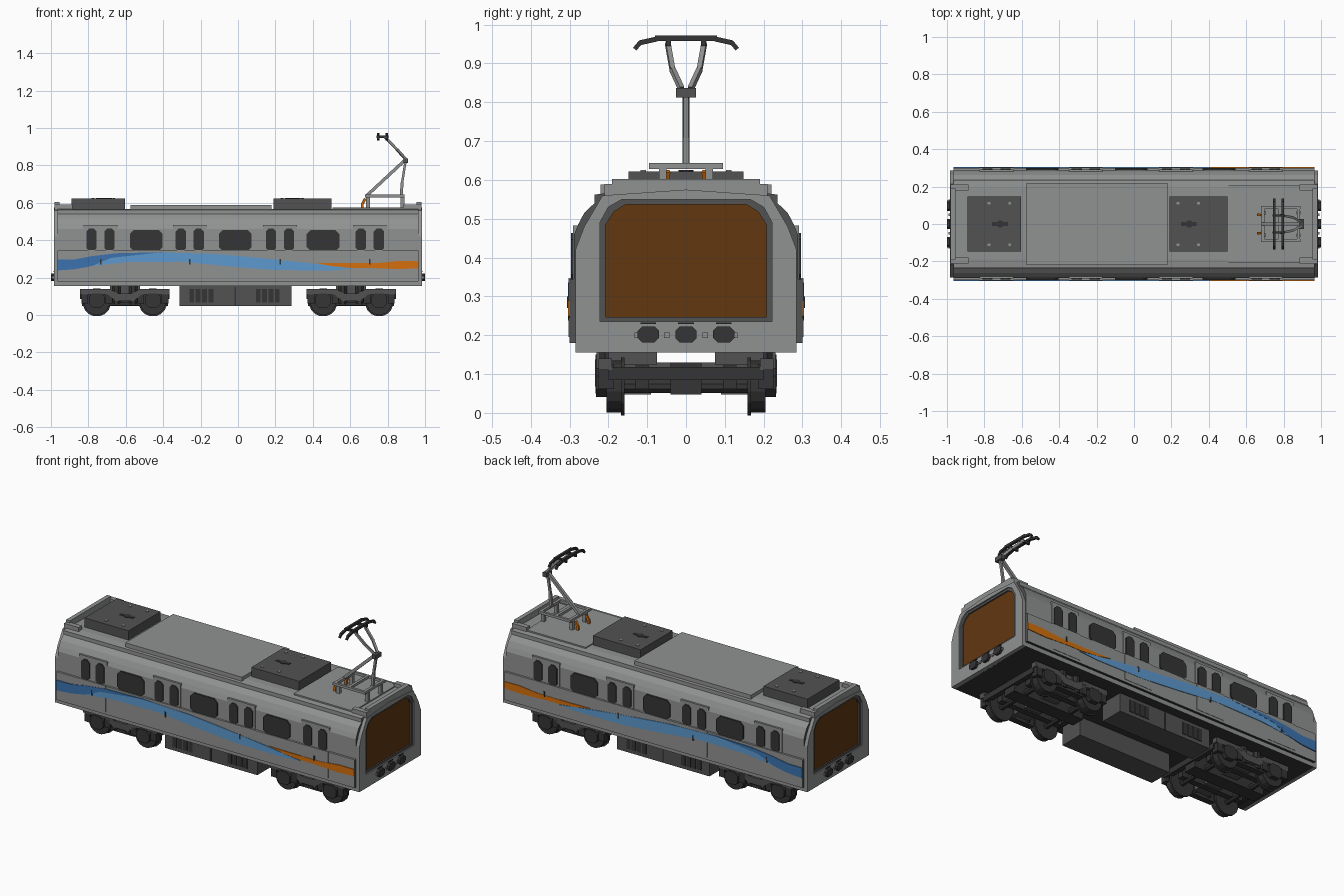
import bpy, bmesh, math
from mathutils import Vector, Matrix

if "Cube" in bpy.data.objects:
    bpy.data.objects.remove(bpy.data.objects["Cube"])


def material(name, rgb):
    m = bpy.data.materials.new(name)
    m.use_nodes = True
    m.diffuse_color = (*rgb, 1)
    m.node_tree.nodes["Principled BSDF"].inputs["Base Color"].default_value = (*rgb, 1)
    return m


LIGHT = material("light grey", (0.28, 0.29, 0.285))
DARK = material("dark grey", (0.085, 0.085, 0.085))
BLACK = material("charcoal", (0.035, 0.035, 0.037))
SKY = material("sky blue", (0.11, 0.32, 0.62))
BLUE = material("deep blue", (0.045, 0.17, 0.43))
ORANGE = material("orange", (0.66, 0.16, 0.004))
BROWN = material("brown glass", (0.12, 0.038, 0.005))


class Part:
    """Collects solids into one object with one or more colours."""

    def __init__(self, name, *mats):
        self.name, self.mats, self.bm = name, mats, bmesh.new()

    def box(self, x0, x1, y0, y1, z0, z1):
        m = Matrix.Translation(((x0 + x1) / 2, (y0 + y1) / 2, (z0 + z1) / 2))
        m = m @ Matrix.Diagonal((x1 - x0, y1 - y0, z1 - z0, 1))
        bmesh.ops.create_cube(self.bm, size=1, matrix=m)

    def prism(self, pts, axis, a, b):
        def at(p, d):
            return {"x": (d, *p), "y": (p[0], d, p[1]), "z": (*p, d)}[axis]
        lo = [self.bm.verts.new(at(p, a)) for p in pts]
        hi = [self.bm.verts.new(at(p, b)) for p in pts]
        self.bm.faces.new(lo)
        self.bm.faces.new(hi[::-1])
        for i in range(len(pts)):
            j = (i + 1) % len(pts)
            self.bm.faces.new((lo[i], lo[j], hi[j], hi[i]))

    def ring(self, outer, inner, a, b):
        """Flat frame across x with matching outer and inner outlines."""
        loops = [[self.bm.verts.new((x, *p)) for p in pts]
                 for pts, x in ((outer, a), (outer, b), (inner, b), (inner, a))]
        n = len(outer)
        for k in range(4):
            u, v = loops[k], loops[(k + 1) % 4]
            for i in range(n):
                j = (i + 1) % n
                self.bm.faces.new((u[i], u[j], v[j], v[i]))

    def rod(self, p, q, r, sides=4):
        p, q = Vector(p), Vector(q)
        d = q - p
        m = Matrix.Translation((p + q) / 2) @ d.to_track_quat("Z", "Y").to_matrix().to_4x4()
        m = m @ Matrix.Rotation(math.pi / sides, 4, "Z")
        bmesh.ops.create_cone(self.bm, cap_ends=True, segments=sides, radius1=r,
                              radius2=r, depth=d.length, matrix=m)

    def done(self, rule=None):
        bmesh.ops.recalc_face_normals(self.bm, faces=self.bm.faces)
        self.bm.normal_update()
        if rule:
            for f in self.bm.faces:
                f.material_index = rule(f)
        me = bpy.data.meshes.new(self.name)
        self.bm.to_mesh(me)
        self.bm.free()
        for m in self.mats:
            me.materials.append(m)
        ob = bpy.data.objects.new(self.name, me)
        bpy.context.collection.objects.link(ob)


def mirrored(half):
    """Closed outline from the y >= 0 half."""
    return half + [(-y, z) for y, z in reversed(half) if y > 0]


def octagon(cx, cz, w, h, c):
    w, h = w / 2, h / 2
    return [(cx + sx * a, cz + sz * b) for sx, sz, a, b in
            ((-1, -1, w - c, h), (1, -1, w - c, h), (1, -1, w, h - c), (1, 1, w, h - c),
             (1, 1, w - c, h), (-1, 1, w - c, h), (-1, 1, w, h - c), (-1, -1, w, h - c))]


# Body shell: light sides, dark ends, charcoal floor
body = Part("body_shell", LIGHT, DARK, BLACK)
body.prism(mirrored([(0.285, 0.155), (0.285, 0.18), (0.30, 0.18), (0.30, 0.345), (0.288, 0.345),
                     (0.288, 0.46), (0.278, 0.485), (0.262, 0.515), (0.236, 0.54),
                     (0.236, 0.562), (0.19, 0.568)]), "x", -0.965, 0.965)
body.done(lambda f: 1 if abs(f.normal.x) > 0.9 else 2 if f.normal.z < -0.5 else 0)

# End frames, rims, windscreens and buffers
outer = mirrored([(0, 0.155), (0.285, 0.155), (0.285, 0.42), (0.262, 0.48), (0.215, 0.56), (0, 0.575)])
opening = mirrored([(0, 0.235), (0.222, 0.235), (0.222, 0.49), (0.20, 0.53), (0.165, 0.55), (0, 0.55)])
pane = mirrored([(0, 0.247), (0.207, 0.247), (0.207, 0.485), (0.186, 0.518), (0.155, 0.537), (0, 0.537)])
for s, side in ((1, "left"), (-1, "right")):
    frame = Part(f"end_frame_{side}", LIGHT)
    frame.ring(outer, opening, s * 0.96, s * 0.985)
    frame.done()
    rim = Part(f"windscreen_rim_{side}", DARK)
    rim.ring(opening, pane, s * 0.96, s * 0.978)
    rim.done()
    glass = Part(f"windscreen_{side}", BROWN)
    glass.prism(pane, "x", s * 0.962, s * 0.970)
    glass.done()
    buffers = Part(f"buffers_{side}", BLACK)
    for y in (-0.097, 0, 0.097):
        buffers.prism(octagon(y, 0.202, 0.055, 0.042, 0.012), "x", s * 0.98, s)
        buffers.box(*sorted((s * 0.98, s * 0.99)), y - 0.02, y + 0.02, 0.229, 0.233)
    buffers.done()
    brackets = Part(f"lamp_brackets_{side}", LIGHT)
    for y in (-0.05, 0.05, -0.125, 0.125):
        brackets.box(*sorted((s * 0.98, s * 0.992)), y - 0.007, y + 0.007, 0.193, 0.207)
    brackets.done()
    # Raised roof edge with short side returns
    lip = Part(f"roof_lip_{side}", LIGHT)
    lip.box(*sorted((s * 0.955, s * 0.98)), -0.19, 0.19, 0.55, 0.603)
    for t in (-1, 1):
        lip.box(*sorted((s * 0.885, s * 0.98)), *sorted((t * 0.18, t * 0.21)), 0.55, 0.59)
    lip.done()

# Side details, repeated on both long sides
DOORS = (-0.735, -0.258, 0.225, 0.705)
for s, side in ((-1, "front"), (1, "back")):
    doors = Part(f"doors_{side}", LIGHT)
    door_glass = Part(f"door_windows_{side}", BLACK)
    for x in DOORS:
        doors.box(x - 0.09, x + 0.09, *sorted((s * 0.295, s * 0.302)), 0.195, 0.347)
        doors.box(x - 0.09, x + 0.09, *sorted((s * 0.28, s * 0.291)), 0.34, 0.482)
        for dx in (-0.048, 0.048):
            door_glass.prism(octagon(x + dx, 0.402, 0.055, 0.122, 0.016), "y", s * 0.288, s * 0.2965)
        door_glass.box(x - 0.004, x + 0.004, *sorted((s * 0.30, s * 0.306)), 0.27, 0.30)
    doors.done()
    door_glass.done()
    glass = Part(f"side_windows_{side}", BLACK)
    for x in (-0.49, -0.015, 0.455):
        glass.prism(octagon(x, 0.398, 0.175, 0.114, 0.022), "y", s * 0.287, s * 0.2955)
    glass.done()
    # Flowing painted stripe
    for name, mat, depth, top, low in (
        ("sky_stripe", SKY, 0.3035,
         [(-0.8, 0.30), (-0.65, 0.325), (-0.4, 0.335), (-0.1, 0.325), (0.2, 0.297), (0.4, 0.275), (0.5, 0.262)],
         [(0.62, 0.247), (0.5, 0.238), (0.2, 0.24), (-0.05, 0.26), (-0.3, 0.285), (-0.6, 0.282), (-0.8, 0.26)]),
        ("deep_stripe", BLUE, 0.3045,
         [(-0.965, 0.298), (-0.87, 0.298), (-0.78, 0.315), (-0.65, 0.33), (-0.4, 0.336)],
         [(-0.5, 0.325), (-0.68, 0.305), (-0.78, 0.262), (-0.87, 0.245), (-0.965, 0.238)]),
        ("orange_stripe", ORANGE, 0.304,
         [(0.41, 0.279), (0.55, 0.277), (0.75, 0.278), (0.87, 0.29), (0.965, 0.289)],
         [(0.965, 0.25), (0.85, 0.245), (0.7, 0.252), (0.6, 0.252), (0.5, 0.262)])):
        stripe = Part(f"{name}_{side}", mat)
        stripe.prism(top + low, "y", s * 0.299, s * depth)
        stripe.done()

# Roof panels and air conditioning units
roof = Part("roof_panels", LIGHT)
roof.box(-0.575, 0.18, -0.22, 0.22, 0.56, 0.588)
roof.box(0.505, 0.89, -0.205, 0.205, 0.56, 0.574)
roof.done()
for name, x0, x1, fan in (("rear", -0.89, -0.605, -0.715), ("centre", 0.19, 0.50, 0.295)):
    unit = Part(f"air_conditioner_{name}", DARK)
    unit.box(x0, x1, -0.148, 0.148, 0.56, 0.622)
    unit.done()
    vent = Part(f"air_conditioner_vent_{name}", BLACK)
    vent.rod((fan, 0, 0.618), (fan, 0, 0.625), 0.021, 8)
    vent.box(fan - 0.045, fan + 0.04, -0.01, 0.01, 0.62, 0.625)
    vent.done()
    bolts = Part(f"air_conditioner_bolts_{name}", LIGHT)
    for dx in (-0.06, 0.05):
        for y in (-0.11, 0.11):
            bolts.box(fan + dx - 0.007, fan + dx + 0.007, y - 0.007, y + 0.007, 0.62, 0.625)
    bolts.done()

# Pantograph: base, arms, joint and contact bars
base = Part("pantograph_base", LIGHT)
for y in (-0.088, 0.088):
    base.box(0.68, 0.89, y - 0.007, y + 0.007, 0.628, 0.643)
for x in (0.69, 0.78, 0.88):
    base.box(x - 0.008, x + 0.008, -0.095, 0.095, 0.628, 0.643)
for x in (0.695, 0.88):
    for y in (-0.06, 0.06):
        base.box(x - 0.01, x + 0.01, y - 0.01, y + 0.01, 0.57, 0.63)
base.done()
insulators = Part("pantograph_insulators", ORANGE)
for y in (-0.05, 0.05):
    insulators.box(0.658, 0.672, y - 0.006, y + 0.006, 0.572, 0.60)
    insulators.rod((0.667, y, 0.597), (0.68, y * 0.95, 0.622), 0.009)
insulators.done()
arms = Part("pantograph_arms", LIGHT)
arms.rod((0.685, 0, 0.635), (0.895, 0, 0.83), 0.012)
arms.rod((0.872, 0, 0.635), (0.878, 0, 0.71), 0.011)
arms.rod((0.878, 0, 0.71), (0.897, 0, 0.83), 0.009)
for t in (-1, 1):
    arms.rod((0.895, t * 0.012, 0.835), (0.85, t * 0.035, 0.885), 0.009)
    arms.rod((0.85, t * 0.035, 0.885), (0.785, t * 0.047, 0.952), 0.009)
arms.done()
joint = Part("pantograph_joint", DARK)
joint.box(0.885, 0.91, -0.026, 0.026, 0.812, 0.837)
joint.done()
head = Part("pantograph_head", BLACK)
for x in (0.75, 0.795):
    head.box(x - 0.007, x + 0.007, -0.08, 0.08, 0.958, 0.972)
    for t in (-1, 1):
        head.rod((x, t * 0.075, 0.963), (x, t * 0.12, 0.953), 0.009)
        head.rod((x, t * 0.117, 0.955), (x, t * 0.132, 0.937), 0.008)
for y in (-0.045, 0.045):
    head.box(0.74, 0.805, y - 0.006, y + 0.006, 0.945, 0.96)
head.done()

# Equipment boxes with louvres under the floor
for s, side in ((-1, "front"), (1, "back")):
    gear = Part(f"equipment_box_{side}", DARK)
    gear.box(-0.313, 0.286, *sorted((s * 0.09, s * 0.23)), 0.047, 0.158)
    gear.done()
    louvres = Part(f"equipment_louvres_{side}", BLACK)
    for x0 in (-0.26, 0.095):
        for i in range(4):
            x = x0 + 0.034 * i
            louvres.box(x, x + 0.026, *sorted((s * 0.225, s * 0.234)), 0.068, 0.138)
    louvres.box(-0.02, -0.012, *sorted((s * 0.225, s * 0.233)), 0.05, 0.15)
    louvres.done()

# Bogies: wheels on axles, side frames, springs and cross beams
for c, end in ((-0.605, "right"), (0.605, "left")):
    wheels = Part(f"wheels_{end}", BLACK)
    frame = Part(f"bogie_frame_{end}", DARK)
    boxes = Part(f"axle_boxes_{end}", BLACK)
    for dx in (-0.15, 0.15):
        wheels.rod((c + dx, -0.2, 0.068), (c + dx, 0.2, 0.068), 0.018, 8)
        for s in (-1, 1):
            wheels.rod((c + dx, s * 0.165, 0.068), (c + dx, s * 0.205, 0.068), 0.068, 16)
            wheels.rod((c + dx, s * 0.158, 0.068), (c + dx, s * 0.168, 0.068), 0.076, 16)
            boxes.prism(octagon(c + dx, 0.078, 0.085, 0.075, 0.02), "y", s * 0.2, s * 0.232)
            for k in (-0.065, 0.065):
                boxes.box(c + dx + k - 0.018, c + dx + k + 0.018, *sorted((s * 0.185, s * 0.225)), 0.062, 0.125)
    for s in (-1, 1):
        frame.prism([(c + x, z) for x, z in ((-0.24, 0.11), (-0.09, 0.11), (-0.05, 0.075), (0.05, 0.075),
                    (0.09, 0.11), (0.24, 0.11), (0.24, 0.14), (0.08, 0.14), (0.04, 0.115),
                    (-0.04, 0.115), (-0.08, 0.14), (-0.24, 0.14))], "y", s * 0.19, s * 0.225)
        boxes.box(c - 0.085, c + 0.085, *sorted((s * 0.18, s * 0.215)), 0.05, 0.068)
        for dx in (-0.045, 0.045):
            boxes.rod((c + dx, s * 0.2, 0.06), (c + dx, s * 0.2, 0.155), 0.024, 8)
        frame.box(c - 0.08, c + 0.08, *sorted((s * 0.075, s * 0.2)), 0.125, 0.158)
    frame.box(c - 0.05, c + 0.05, -0.2, 0.2, 0.07, 0.13)
    for dx in (-0.225, 0.225):
        boxes.box(c + dx - 0.014, c + dx + 0.014, -0.2, 0.2, 0.085, 0.118)
    for s in (-1, 1):
        boxes.box(c - 0.2, c + 0.2, *sorted((s * 0.095, s * 0.13)), 0.062, 0.122)
    boxes.box(c - 0.23, c + 0.23, -0.04, 0.04, 0.048, 0.13)
    for part in (wheels, frame, boxes):
        part.done()
